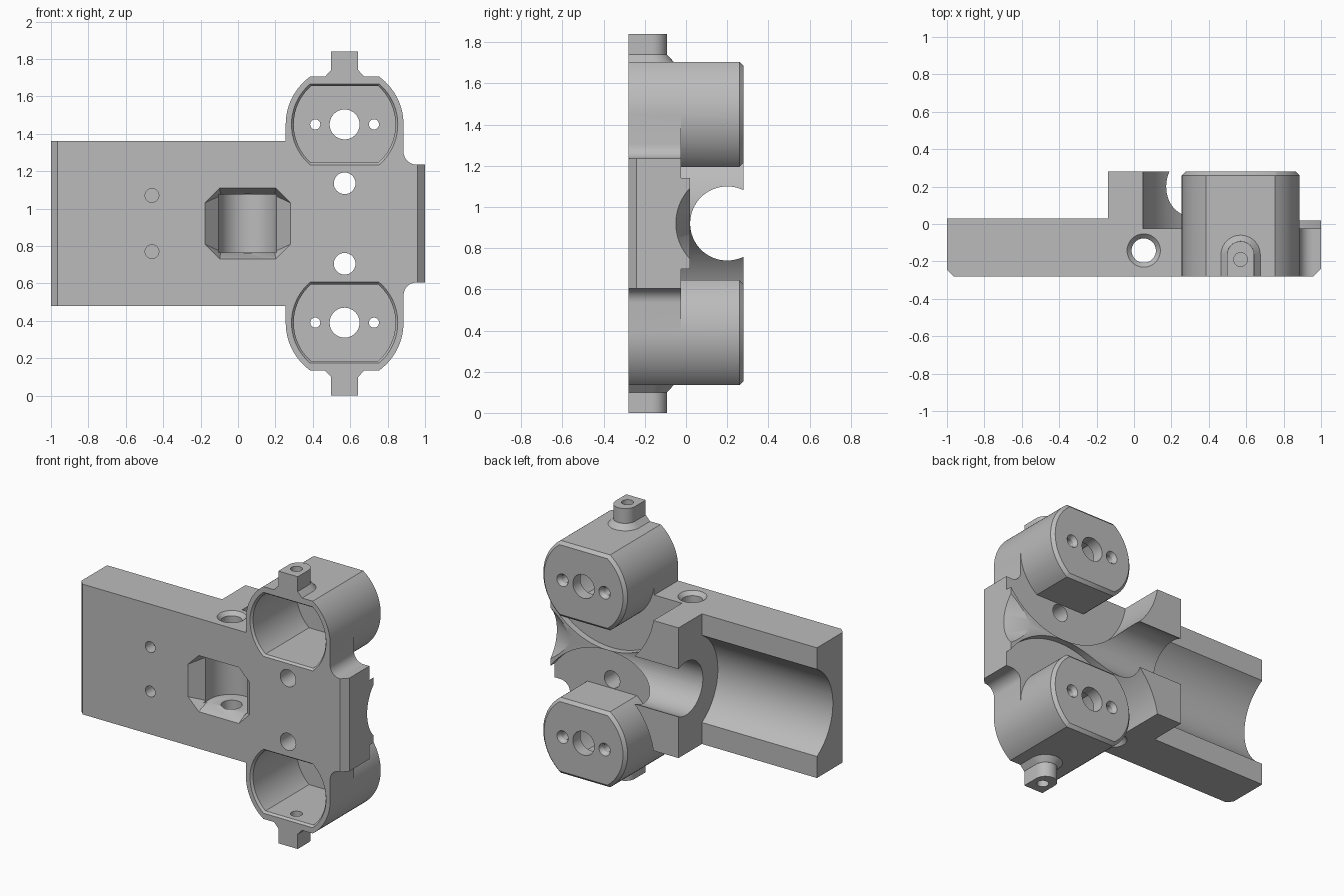
import bpy
import bmesh
from math import sin, cos, asin, pi

cube = bpy.data.objects.get("Cube")
if cube:
    bpy.data.objects.remove(cube, do_unlink=True)

FRONT, FLOOR, BACK = -0.28, -0.025, 0.28
MID = 0.92            # height of the mirror plane
HX, HZ = 0.57, 0.53   # housing axis: x, and height above the mirror plane

grey = bpy.data.materials.new("plain grey")
grey.use_nodes = True
grey.diffuse_color = (0.5, 0.5, 0.5, 1)
grey.node_tree.nodes["Principled BSDF"].inputs["Base Color"].default_value = (0.5, 0.5, 0.5, 1)


def prism(name, axis, lo, hi, pts, end=None):
    """Loft a profile along an axis, optionally to a second profile."""
    place = {"x": lambda p, t: (t, p[0], p[1]),
             "y": lambda p, t: (p[0], t, p[1]),
             "z": lambda p, t: (p[0], p[1], t)}[axis]
    bm = bmesh.new()
    a = [bm.verts.new(place(p, lo)) for p in pts]
    b = [bm.verts.new(place(p, hi)) for p in (end or pts)]
    bm.faces.new(a)
    bm.faces.new(b)
    n = len(a)
    for i in range(n):
        bm.faces.new((a[i], a[(i + 1) % n], b[(i + 1) % n], b[i]))
    bmesh.ops.recalc_face_normals(bm, faces=bm.faces)
    mesh = bpy.data.meshes.new(name)
    bm.to_mesh(mesh)
    bm.free()
    mesh.materials.append(grey)
    obj = bpy.data.objects.new(name, mesh)
    bpy.context.collection.objects.link(obj)
    return obj


def arc(u, v, r, start, stop, n):
    return [(u + r * cos(start + (stop - start) * i / n),
             v + r * sin(start + (stop - start) * i / n)) for i in range(n + 1)]


def circle(u, v, r, n=48):
    return arc(u, v, r, 0, 2 * pi, n)[:-1]


def rect(u0, u1, v0, v1):
    return [(u0, v0), (u1, v0), (u1, v1), (u0, v1)]


def double_flat(u, v, r, h):
    """Circle with its top and bottom cut flat."""
    a = asin(h / r)
    return arc(u, v, r, -a, a, 28) + arc(u, v, r, pi - a, pi + a, 28)


def octagon(u, v, a, b, c):
    return [(u - a + c, v - b), (u + a - c, v - b), (u + a, v - b + c), (u + a, v + b - c),
            (u + a - c, v + b), (u - a + c, v + b), (u - a, v + b - c), (u - a, v - b + c)]


def tongue(r):
    """Lug section with a round back end."""
    return [(HX - r, FRONT), (HX + r, FRONT)] + arc(HX, -0.165, r, 0, pi, 20)


def combine(target, tool, operation):
    mod = target.modifiers.new(operation, "BOOLEAN")
    mod.operation = operation
    mod.solver = "EXACT"
    mod.object = tool
    bpy.context.view_layer.objects.active = target
    bpy.ops.object.modifier_apply(modifier=mod.name)
    bpy.data.objects.remove(tool, do_unlink=True)


def add(*args):
    combine(body, prism("added_part", *args), "UNION")


def cut(*args):
    combine(body, prism("cutter", *args), "DIFFERENCE")


# Front plate with filleted shoulders
half = [(-1, 0.44), (0.255, 0.44), (0.255, HZ), (0.885, HZ)]
half += arc(0.955, 0.385, 0.07, pi, 1.5 * pi, 8) + [(1, 0.315)]
outline = [(x, MID + z) for x, z in half] + [(x, MID - z) for x, z in reversed(half)]
body = prism("bracket_body", "y", FRONT, FLOOR, outline)

# Long arm, collar block and the low ridge at the far end
add("y", -0.2, 0.03, rect(-1, 0, MID - 0.44, MID + 0.44))
add("y", -0.2, BACK, rect(-0.14, HX, MID - 0.44, MID + 0.44))
add("y", -0.2, 0.02, rect(0.5, 1, MID - 0.315, MID + 0.315))

# Round clearances about the housings
for s in (1, -1):
    cut("y", FLOOR, 0.4, circle(HX, MID + s * HZ, 0.53, 96))

# Trough in the arm, bore through the collar, flared exit
cut("x", -1.1, -0.14, circle(0.2, MID, 0.34, 96))
cut("x", -0.3, 1.1, circle(0.2, MID, 0.18, 64))
cut("x", 0.86, 1.001, circle(0.2, MID, 0.18, 64), circle(0.2, MID, 0.25, 64))

# Bevelled front corners of both ends
cut("z", -0.1, 2, [(-1.1, -0.4), (-0.865, -0.38), (-1.065, -0.18)])
cut("z", -0.1, 2, [(1.1, -0.4), (0.86, -0.38), (1.06, -0.18)])

# Twin housings with bevelled backs and tongue lugs
for s in (1, -1):
    z = MID + s * HZ
    shell = double_flat(HX, z, 0.315, 0.255)
    housing = prism("housing", "y", FRONT, 0.26, shell)
    rim = prism("housing_rim", "y", 0.26, BACK, shell, double_flat(HX, z, 0.295, 0.235))
    combine(housing, rim, "UNION")
    combine(body, housing, "UNION")
    add("z", z + s * 0.235, z + s * 0.39, tongue(0.0725))
    add("z", z + s * 0.25, z + s * 0.29, tongue(0.11), tongue(0.073))

# Housing pockets, shaft holes, countersunk screw holes
for s in (1, -1):
    z = MID + s * HZ
    cut("y", -0.4, 0.2, double_flat(HX, z, 0.272, 0.205))
    cut("y", FRONT - 0.001, -0.265, double_flat(HX, z, 0.285, 0.217),
        double_flat(HX, z, 0.272, 0.205))
    cut("y", 0.1, 0.4, circle(HX, z, 0.08))
    for side in (-1, 1):
        x = HX + side * 0.157
        cut("y", 0.1, 0.4, circle(x, z, 0.027, 24))
        cut("y", 0.255, BACK + 0.001, circle(x, z, 0.027, 24), circle(x, z, 0.043, 24))
    # Lug hole, plate hole and blind hole in the arm
    cut("z", z + s * 0.18, z + s * 0.45, circle(HX, -0.19, 0.037, 24))
    cut("y", -0.4, 0.1, circle(HX, MID + s * 0.215, 0.058, 32))
    cut("y", -0.4, -0.2, circle(-0.46, MID + s * 0.15, 0.037, 24))

# Window: bevelled mouth, round-backed chamber and vertical pin hole
cut("y", FRONT - 0.001, -0.2, octagon(0.052, MID, 0.23, 0.19, 0.08),
    octagon(0.052, MID, 0.155, 0.155, 0.01))
chamber = [(-0.103, -0.22), (0.207, -0.22)] + arc(0.052, -0.15, 0.155, 0, pi, 32)
cut("z", MID - 0.155, MID + 0.155, chamber)
cut("z", 0.3, 1.5, circle(0.052, -0.142, 0.065))
for s in (1, -1):
    cut("z", MID + s * 0.415, MID + s * 0.441, circle(0.052, -0.142, 0.065),
        circle(0.052, -0.142, 0.09))

# Smooth curved faces, keep edges crisp
body.data.materials.clear()
body.data.materials.append(grey)
for poly in body.data.polygons:
    poly.material_index = 0
bpy.ops.object.select_all(action="DESELECT")
body.select_set(True)
bpy.context.view_layer.objects.active = body
bpy.ops.object.shade_smooth_by_angle(angle=0.5)
